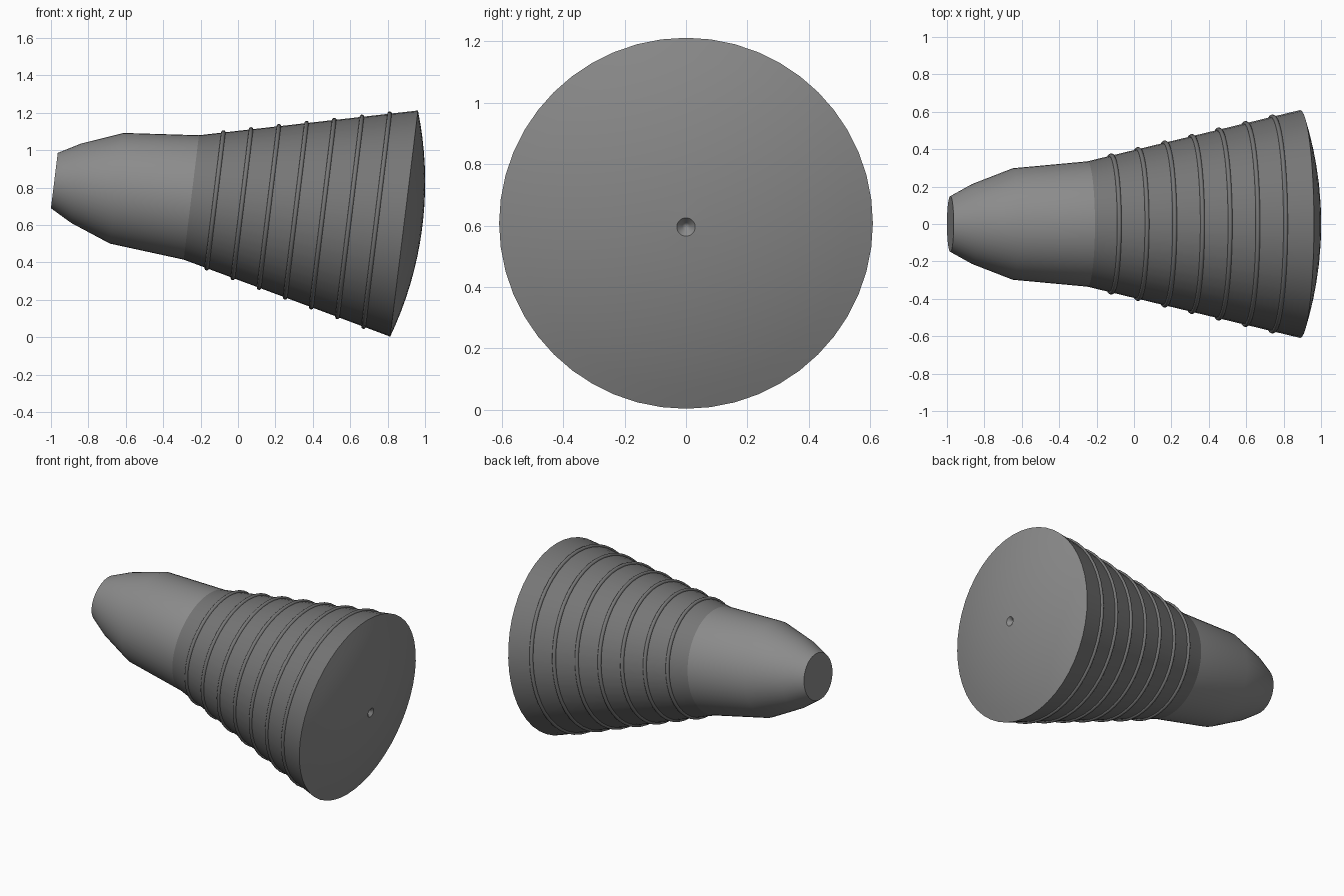
import bpy, bmesh
from math import sin, cos, pi, radians, sqrt
from mathutils import Matrix

if "Cube" in bpy.data.objects:
    bpy.data.objects.remove(bpy.data.objects["Cube"])

SEG = 48
TILT = radians(7)
# local z runs along the tilted axis, from the small end to the wide end
PLACE = Matrix.Translation((-0.982, 0, 0.837)) @ Matrix.Rotation(pi / 2 + TILT, 4, 'Y')


def grey(name, v):
    mat = bpy.data.materials.new(name)
    mat.diffuse_color = (v, v, v, 1)
    mat.use_nodes = True
    mat.node_tree.nodes["Principled BSDF"].inputs["Base Color"].default_value = mat.diffuse_color
    return mat


MID = grey("mid_grey", 0.26)
DARK = grey("dark_grey", 0.18)


def finish(name, bm, mat):
    bmesh.ops.recalc_face_normals(bm, faces=bm.faces)
    me = bpy.data.meshes.new(name)
    bm.to_mesh(me)
    bm.free()
    me.transform(PLACE)
    me.materials.append(mat)
    ob = bpy.data.objects.new(name, me)
    bpy.context.collection.objects.link(ob)
    bpy.ops.object.select_all(action='DESELECT')
    ob.select_set(True)
    bpy.context.view_layer.objects.active = ob
    bpy.ops.object.shade_smooth_by_angle(angle=radians(35))
    return ob


def lathe(name, profile, mat, closed=False):
    """Revolve (radius, axial) points round the axis."""
    bm = bmesh.new()
    rings = []
    for r, t in profile:
        if r == 0:
            rings.append([bm.verts.new((0, 0, t))] * SEG)
        else:
            rings.append([bm.verts.new((r * cos(2 * pi * i / SEG), r * sin(2 * pi * i / SEG), t))
                          for i in range(SEG)])
    pairs = list(zip(rings, rings[1:]))
    if closed:
        pairs.append((rings[-1], rings[0]))
    for a, b in pairs:
        for i in range(SEG):
            j = (i + 1) % SEG
            bm.faces.new(dict.fromkeys((a[i], a[j], b[j], b[i])))
    return finish(name, bm, mat)


NOSE_R, NOSE_T = 0.335, 0.738
RIM_R, RIM_T, SAG = 0.609, 1.884, 0.099

# rounded nose with a flat tip
lathe("nose", [(0, 0), (0.149, 0), (0.214, 0.118), (0.298, 0.336), (NOSE_R, NOSE_T)], MID)

# flared body closed by a shallow dome with a small central pit
R = (RIM_R ** 2 + SAG ** 2) / (2 * SAG)
dome = [(r, RIM_T + SAG - R + sqrt(R * R - r * r))
        for r in (RIM_R * (1 - k / 8) + 0.03 * k / 8 for k in range(9))]
pit = [(0.012, RIM_T + SAG - 0.018), (0, RIM_T + SAG - 0.03)]
body = lathe("flared_body", [(NOSE_R, NOSE_T)] + dome + pit, DARK)
body.data.materials.append(MID)
for f in body.data.polygons:
    if (PLACE.inverted() @ f.center).z > RIM_T:
        f.material_index = 1

# raised hoops around the flare
for k in range(7):
    t = 0.866 + 0.145 * k
    r = NOSE_R + (RIM_R - NOSE_R) * (t - NOSE_T) / (RIM_T - NOSE_T)
    lathe(f"hoop_{k + 1}", [(r + 0.012 * cos(a * pi / 6), t + 0.012 * sin(a * pi / 6))
                            for a in range(12)], DARK, closed=True)
